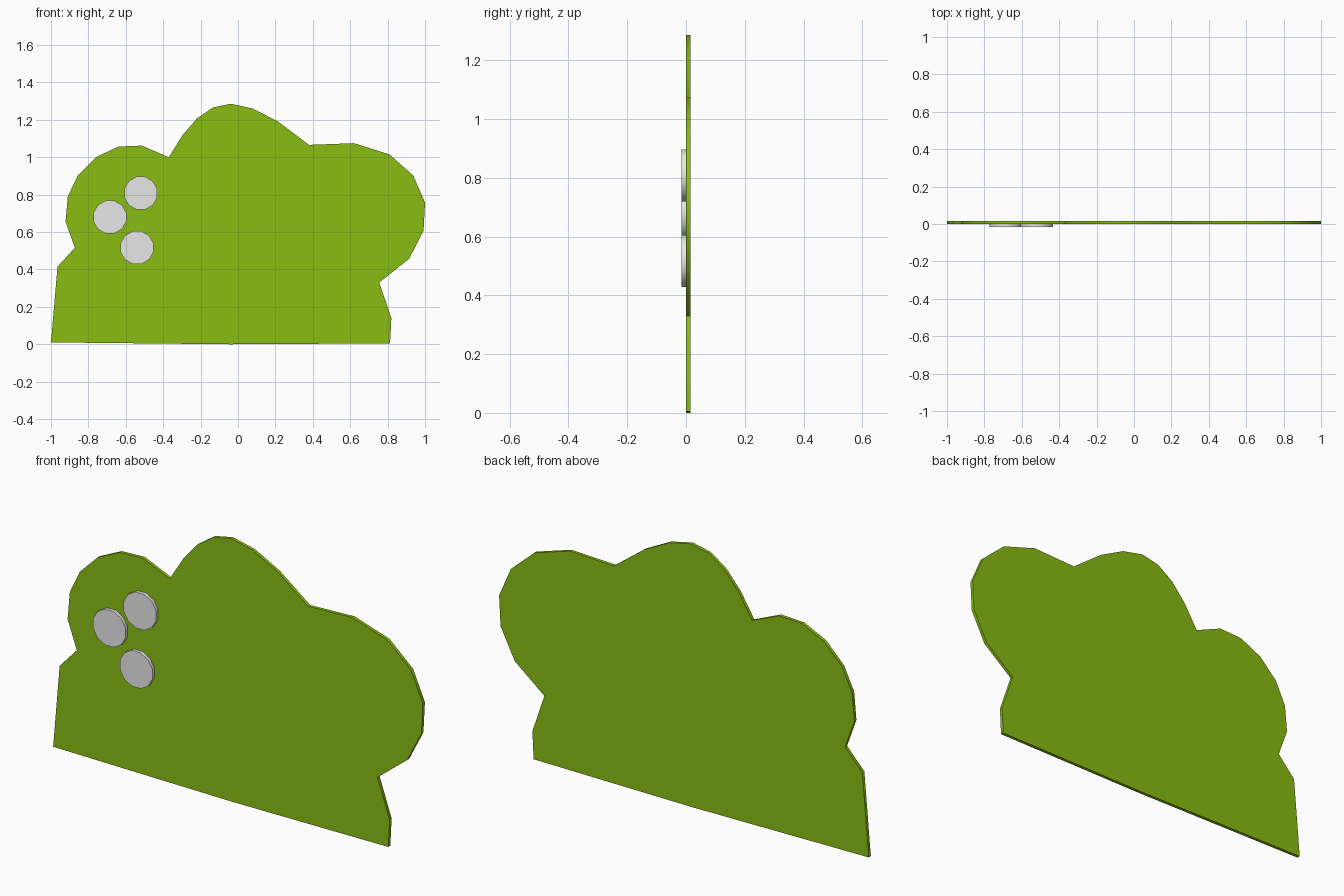
import bpy, bmesh, math

if "Cube" in bpy.data.objects:
    bpy.data.objects.remove(bpy.data.objects["Cube"])


def material(name, rgb):
    m = bpy.data.materials.new(name)
    m.diffuse_color = (*rgb, 1.0)
    m.use_nodes = True
    m.node_tree.nodes["Principled BSDF"].inputs["Base Color"].default_value = m.diffuse_color
    return m


def plate(name, outline, y_front, y_back, mat):
    """Extrude an (x, z) outline along y into a closed slab."""
    bm = bmesh.new()
    face = bm.faces.new([bm.verts.new((x, y_front, z)) for x, z in outline])
    ext = bmesh.ops.extrude_face_region(bm, geom=[face], use_keep_orig=True)
    for v in ext["geom"]:
        if isinstance(v, bmesh.types.BMVert):
            v.co.y = y_back
    bmesh.ops.recalc_face_normals(bm, faces=bm.faces[:])
    mesh = bpy.data.meshes.new(name)
    bm.to_mesh(mesh)
    bm.free()
    mesh.materials.append(mat)
    obj = bpy.data.objects.new(name, mesh)
    bpy.context.collection.objects.link(obj)
    bpy.ops.object.select_all(action='DESELECT')
    obj.select_set(True)
    bpy.context.view_layer.objects.active = obj
    bpy.ops.object.shade_smooth_by_angle(angle=math.radians(40))
    return obj


green = material("leaf green", (0.25, 0.507, 0.006))
white = material("blossom white", (0.8, 0.8, 0.8))

# Flat bush silhouette with three rounded lobes
bush = [
    (-1.0, 0.01), (-0.965, 0.415), (-0.872, 0.516), (-0.922, 0.655),
    (-0.91, 0.79), (-0.855, 0.905), (-0.76, 1.0), (-0.64, 1.057),
    (-0.515, 1.062), (-0.37, 1.0), (-0.295, 1.12), (-0.22, 1.207),
    (-0.135, 1.266), (-0.038, 1.286), (0.08, 1.26), (0.215, 1.19),
    (0.38, 1.066), (0.62, 1.075), (0.81, 1.015), (0.937, 0.902),
    (1.0, 0.757), (0.992, 0.607), (0.915, 0.457), (0.755, 0.33),
    (0.82, 0.14), (0.813, 0.005), (-0.04, 0.0),
]
plate("bush", bush, 0.0, 0.016, green)

# Three round blossoms on the front
SIDES, RADIUS = 12, 0.091
for i, (cx, cz) in enumerate([(-0.52, 0.808), (-0.685, 0.68), (-0.54, 0.517)]):
    ring = [(cx + RADIUS * math.cos(2 * math.pi * (k + 0.5) / SIDES),
             cz + RADIUS * math.sin(2 * math.pi * (k + 0.5) / SIDES))
            for k in range(SIDES)]
    plate(f"blossom_{i + 1}", ring, -0.016, 0.001, white)
